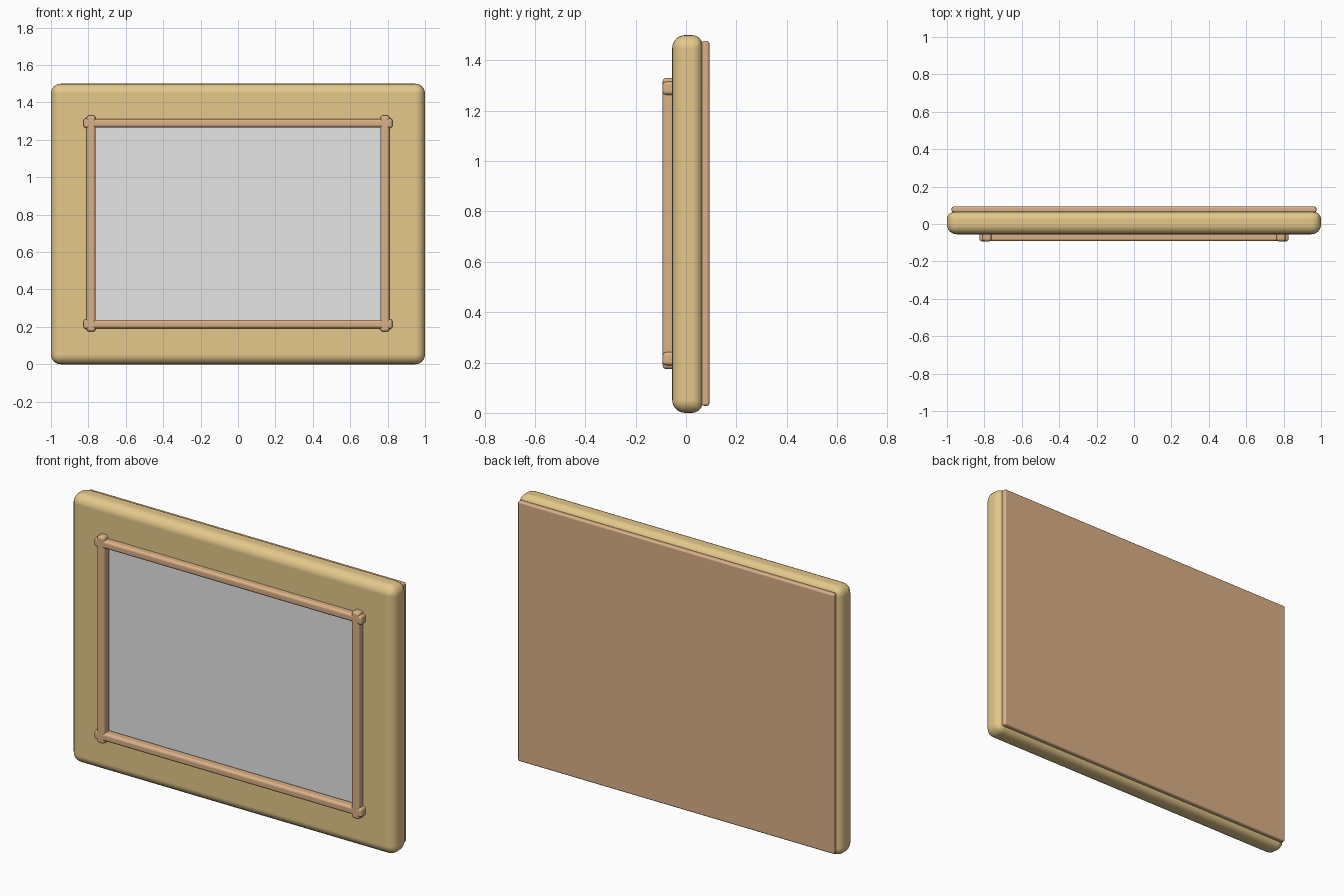
import bpy

if "Cube" in bpy.data.objects:
    bpy.data.objects.remove(bpy.data.objects["Cube"])


def material(name, rgb):
    m = bpy.data.materials.new(name)
    m.diffuse_color = (*rgb, 1)
    m.use_nodes = True
    m.node_tree.nodes["Principled BSDF"].inputs["Base Color"].default_value = m.diffuse_color
    return m


tan = material("pale_wood", (0.78, 0.58, 0.258))
brown = material("brown_wood", (0.71, 0.44, 0.245))
grey = material("grey_glass", (0.79, 0.79, 0.79))


def box(name, lo, hi, mat, bevel=0, segments=4, back=1.0, cutter=None):
    """Box between two corners with rounded edges; back scales the rear rounding."""
    bpy.ops.mesh.primitive_cube_add(
        size=1, location=[(a + b) / 2 for a, b in zip(lo, hi)])
    ob = bpy.context.object
    ob.name = name
    ob.scale = [b - a for a, b in zip(lo, hi)]
    bpy.ops.object.transform_apply(location=False, rotation=False, scale=True)
    me = ob.data
    me.materials.append(mat)
    if bevel:
        weights = me.attributes.new("bevel_weight_edge", 'FLOAT', 'EDGE')
        for e in me.edges:
            rear = all(me.vertices[v].co.y > 0 for v in e.vertices)
            weights.data[e.index].value = back if rear else 1.0
        mod = ob.modifiers.new("rounding", 'BEVEL')
        mod.limit_method = 'WEIGHT'
        mod.width = bevel
        mod.segments = segments
        bpy.ops.object.modifier_apply(modifier=mod.name)
        if cutter:
            cut = ob.modifiers.new("opening", 'BOOLEAN')
            cut.operation = 'DIFFERENCE'
            cut.object = cutter
            bpy.ops.object.modifier_apply(modifier=cut.name)
        bpy.ops.object.shade_smooth_by_angle(angle=0.7)
        # Keep the broad faces flat while the roundings stay smooth
        wn = ob.modifiers.new("flat_faces", 'WEIGHTED_NORMAL')
        wn.weight = 100
        wn.keep_sharp = True
    return ob


# Thick rounded board with an opening for the pane
opening = box("opening_cutter", (-0.78, -0.2, 0.22), (0.78, 0.2, 1.285), tan)
box("board", (-1, -0.055, 0), (1, 0.066, 1.5), tan, 0.052, 6, 0.8, opening)
bpy.data.objects.remove(opening)

# Thinner backing panel
box("back_panel", (-0.975, 0.062, 0.028), (0.975, 0.093, 1.477), brown, 0.01, 3)

# Flat pane set into the opening
box("pane", (-0.782, -0.035, 0.218), (0.782, -0.028, 1.287), grey)

# Rounded trim rails overlapping at the corners, the level ones with thicker ends
MID, X, DZ = 0.752, 0.786, 0.537
FRONT, BACK = -0.093, -0.036
for s, side in ((-1, "left"), (1, "right")):
    x = s * X
    box(f"{side}_rail", (x - 0.024, FRONT, MID - DZ - 0.041),
        (x + 0.024, BACK, MID + DZ + 0.041), brown, 0.015)
for s, level in ((-1, "bottom"), (1, "top")):
    z = MID + s * DZ
    box(f"{level}_rail", (-X, FRONT + 0.001, z - 0.0225),
        (X, BACK, z + 0.0225), brown, 0.015)
    for t, side in ((-1, "left"), (1, "right")):
        a, b = sorted((t * (X - 0.01), t * (X + 0.04)))
        box(f"{level}_{side}_end", (a, FRONT, z - 0.026),
            (b, BACK, z + 0.026), brown, 0.014)
